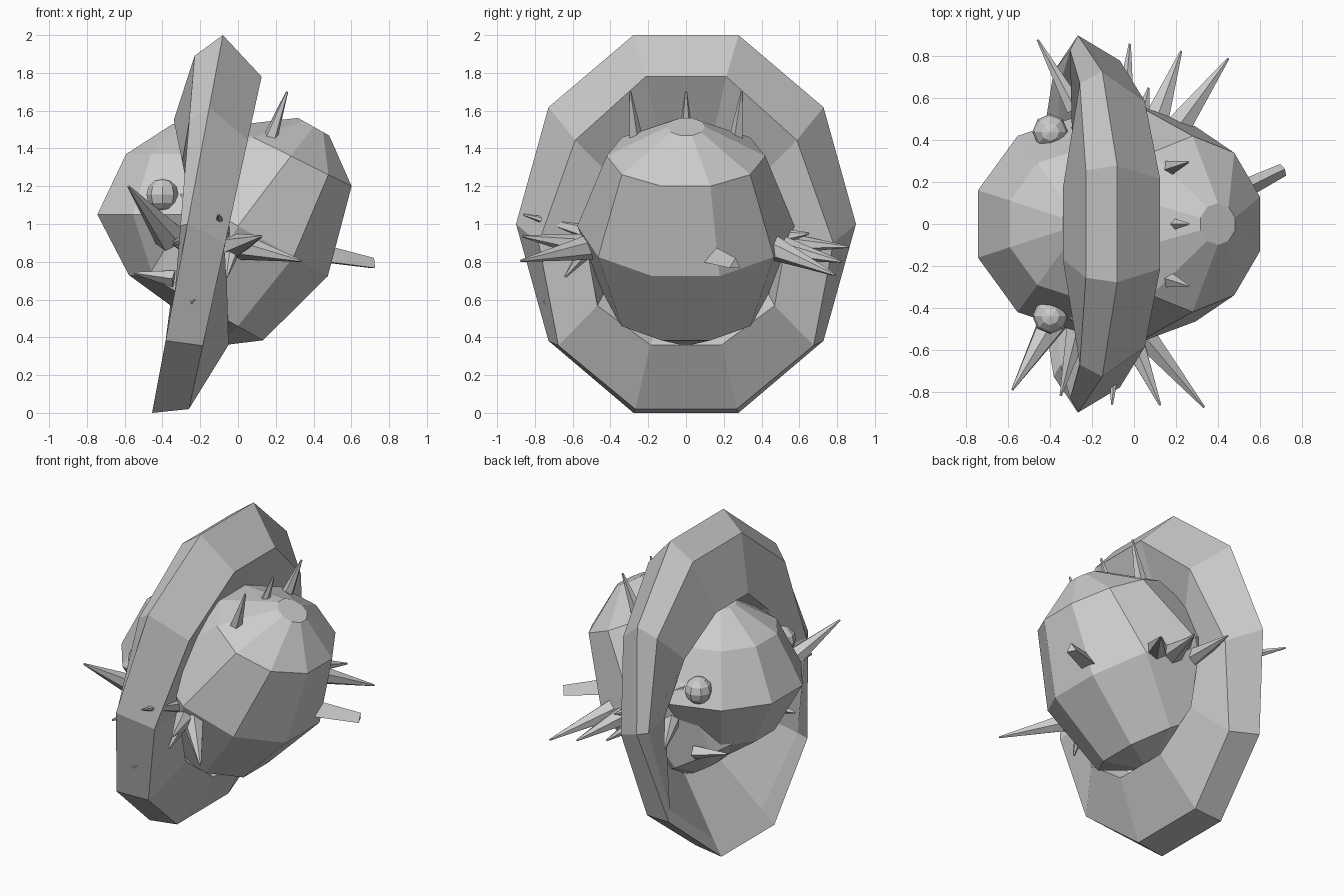
import bpy, bmesh, math
from mathutils import Vector

if "Cube" in bpy.data.objects:
    bpy.data.objects.remove(bpy.data.objects["Cube"])

grey = bpy.data.materials.new("plain grey")
grey.diffuse_color = (0.6, 0.6, 0.6, 1)
grey.use_nodes = True
grey.node_tree.nodes["Principled BSDF"].inputs["Base Color"].default_value = grey.diffuse_color


def finish(name, bm):
    bmesh.ops.recalc_face_normals(bm, faces=bm.faces)
    me = bpy.data.meshes.new(name)
    bm.to_mesh(me)
    bm.free()
    me.materials.append(grey)
    ob = bpy.data.objects.new(name, me)
    bpy.context.collection.objects.link(ob)
    return ob


def loft(name, rings, closed=False, n=10):
    """Bridge n-sided rings: (centre, long axis, half width in y, top-to-bottom taper)."""
    bm = bmesh.new()
    loops = []
    for c, u, ry, taper in rings:
        loop = []
        for i in range(n):
            a = 2 * math.pi * (i + 0.5) / n
            y = ry * math.sin(a) * (1 - taper * math.cos(a))
            loop.append(bm.verts.new(Vector(c) + Vector(u) * math.cos(a) + Vector((0, y, 0))))
        loops.append(loop)
    for k in range(len(loops) if closed else len(loops) - 1):
        a, b = loops[k], loops[(k + 1) % len(loops)]
        for i in range(n):
            j = (i + 1) % n
            bm.faces.new((a[i], a[j], b[j], b[i]))
    if not closed:
        bm.faces.new(loops[0])
        bm.faces.new(loops[-1])
    return finish(name, bm)


def spike(name, base, tip, r, sides=6):
    base, tip = Vector(base), Vector(tip)
    bm = bmesh.new()
    d = tip - base
    bmesh.ops.create_cone(bm, cap_ends=True, segments=sides, radius1=r,
                          radius2=0.006, depth=d.length)
    q = d.to_track_quat('Z', 'Y')
    for v in bm.verts:
        v.co = q @ v.co + (base + tip) / 2
    return finish(name, bm)


# Tilted collar: ring top (x, z), ring bottom (x, z), half width, taper
C18 = math.cos(math.radians(18))
collar = []
for tx, tz, bx, bz, ry, tp in [(-.34, 1.55, -.11, .41, .54, 0),
                               (-.23, 1.89, -.38, .09, .83, 0),
                               (-.08, 2.0, -.455, 0, .9, 0),
                               (.125, 1.78, -.26, .02, .78, .12),
                               (-.08, 1.45, -.05, .36, .53, .16)]:
    collar.append([((tx + bx) / 2, 0, (tz + bz) / 2),
                   ((tx - bx) / 2 / C18, 0, (tz - bz) / 2 / C18), ry, tp])
loft("collar", collar, closed=True)

# Body: faceted ball leaning to the right: x, z, long axis, half width
loft("body", [((x, 0, z), (ux, 0, uz), r, 0) for x, z, ux, uz, r in
              [(.4, 1.515, .087, -.049, .1), (.28, 1.36, .338, -.168, .42),
               (0, .99, .5, -.28, .575), (-.215, .58, .365, -.206, .42),
               (-.14, .41, .091, -.051, .105)]])

# Head: upright faceted ball
loft("head", [((-.25, 0, z), (r, 0, 0), r, 0) for z, r in
              [(1.53, .1), (1.37, .36), (1.05, .52), (.73, .345), (.56, .1)]])

# Tail: flat stub with a blunt end
tail_tip = Vector((.715, .26, .785))
tail = spike("tail", (.45, .13, .83), tail_tip, .06, 3)
for v in tail.data.vertices:
    if v.co.x > .68:
        v.co += (v.co - tail_tip) * 5

# Paired parts: eyes, cheek fins, ribs
for s, side in ((1, "left"), (-1, "right")):
    bm = bmesh.new()
    bmesh.ops.create_uvsphere(bm, u_segments=8, v_segments=6, radius=.085)
    for v in bm.verts:
        v.co += Vector((-.4, s * .44, 1.155))
    finish(side + "_eye", bm)
    spike(side + "_cheek_fin", (-.34, s * .4, .71), (-.55, s * .36, .74), .045, 4)
    spike(side + "_rib", (-.24, s * .72, .62), (-.2, s * .47, .33), .05, 4)

# Back spikes
for i, y in enumerate((-.29, 0, .29)):
    spike(f"back_spike_{i}", (.17, y * .92, 1.45), (.26, y * 1.02, 1.7), .04, 5)

# Side spikes fanning out on both flanks
flank = [((-.36, -.42, .93), (-.58, -.79, 1.2), .085),
         ((-.27, -.5, .9), (-.35, -.82, .9), .06),
         ((-.08, -.5, .95), (-.105, -.86, 1.05), .05),
         ((-.02, -.48, .92), (-.06, -.64, .72), .06),
         ((-.03, -.5, .88), (.125, -.865, .935), .07),
         ((.02, -.5, .88), (.335, -.875, .805), .07),
         ((-.28, .55, .95), (-.46, .88, .95), .05),
         ((-.05, .5, .9), (-.02, .86, .88), .06),
         ((.1, .48, .88), (.225, .825, .8), .07),
         ((.2, .45, .88), (.45, .79, .73), .07),
         ((.03, .48, .93), (.07, .65, .95), .05)]
for i, (b, t, r) in enumerate(flank):
    spike(f"flank_spike_{i}", b, t, r)
